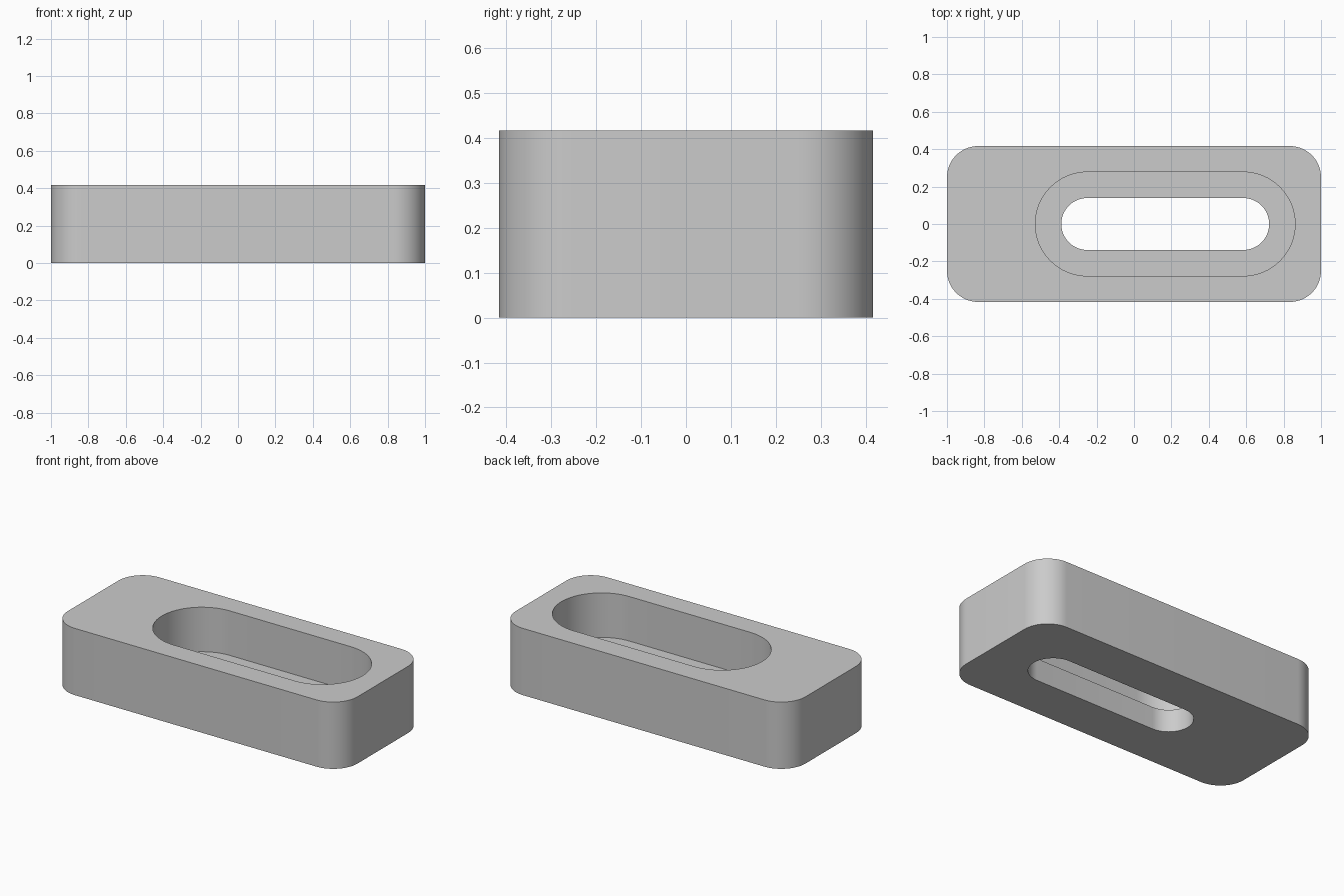
import bpy
import bmesh
from math import cos, sin, pi

cube = bpy.data.objects.get("Cube")
if cube:
    bpy.data.objects.remove(cube, do_unlink=True)

ARC_STEPS = 16
UNIT = 0.1389          # wall thickness; other sizes are multiples of it
HEIGHT = 3 * UNIT
LEDGE = UNIT
SLOT_X = 0.167         # the slot sits off centre
SLOT_HALF = 0.4167     # half distance between the slot's end centres


def rounded_ring(bm, cx, half_x, half_y, radius, z):
    """Counter-clockwise loop of a rounded rectangle."""
    ring = []
    for corner, (sx, sy) in enumerate([(1, 1), (-1, 1), (-1, -1), (1, -1)]):
        for i in range(ARC_STEPS + 1):
            a = (corner + i / ARC_STEPS) * pi / 2
            ring.append(bm.verts.new((cx + sx * (half_x - radius) + radius * cos(a),
                                      sy * (half_y - radius) + radius * sin(a), z)))
    return ring


def slot_ring(bm, radius, z):
    return rounded_ring(bm, SLOT_X, SLOT_HALF + radius, radius, radius, z)


bm = bmesh.new()
# Cross-section loops: outside wall, top, pocket wall, ledge, through slot
rings = [
    rounded_ring(bm, 0, 1, 3 * UNIT, 0.167, 0),
    rounded_ring(bm, 0, 1, 3 * UNIT, 0.167, HEIGHT),
    slot_ring(bm, 2 * UNIT, HEIGHT),
    slot_ring(bm, 2 * UNIT, LEDGE),
    slot_ring(bm, UNIT, LEDGE),
    slot_ring(bm, UNIT, 0),
]
for r, lower in enumerate(rings):
    upper = rings[(r + 1) % len(rings)]
    for i in range(len(lower)):
        j = (i + 1) % len(lower)
        bm.faces.new((lower[i], lower[j], upper[j], upper[i]))
bmesh.ops.remove_doubles(bm, verts=bm.verts, dist=0.0001)
bmesh.ops.recalc_face_normals(bm, faces=bm.faces)

mesh = bpy.data.meshes.new("slotted_block")
bm.to_mesh(mesh)
bm.free()
block = bpy.data.objects.new("slotted_block", mesh)
bpy.context.collection.objects.link(block)

# Plain grey material
grey = bpy.data.materials.new("plain_grey")
grey.use_nodes = True
colour = (0.6, 0.6, 0.6, 1)
grey.diffuse_color = colour
grey.node_tree.nodes["Principled BSDF"].inputs["Base Color"].default_value = colour
mesh.materials.append(grey)

# Smooth arcs, sharp rims
bpy.ops.object.select_all(action="DESELECT")
block.select_set(True)
bpy.context.view_layer.objects.active = block
bpy.ops.object.shade_smooth_by_angle(angle=pi / 6)
